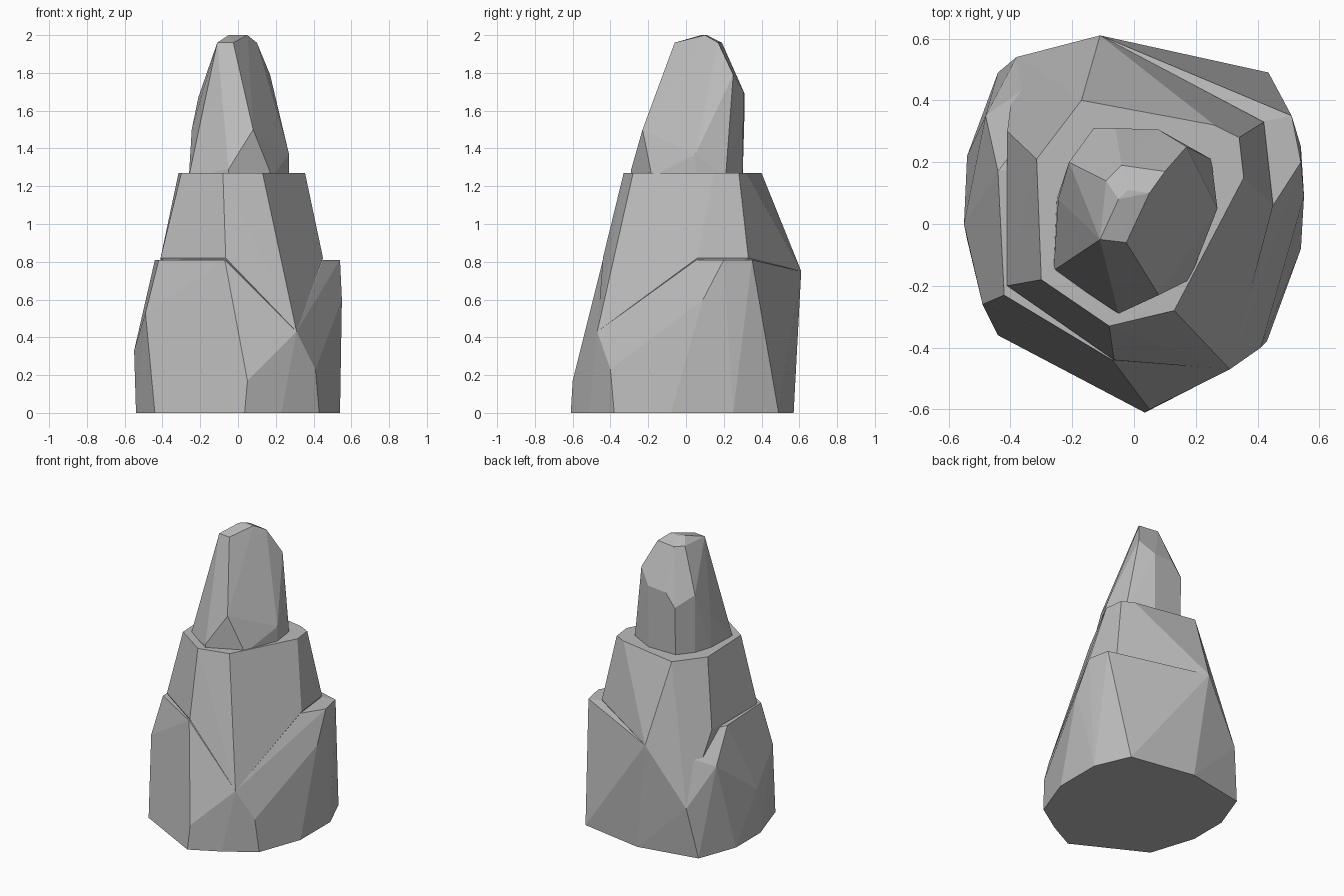
import bpy
import bmesh
from math import radians

default_cube = bpy.data.objects.get("Cube")
if default_cube:
    bpy.data.objects.remove(default_cube, do_unlink=True)


def flat_material(name, grey):
    """One plain colour, for viewport and render alike."""
    material = bpy.data.materials.new(name)
    material.use_nodes = True
    colour = (grey, grey, grey, 1)
    material.diffuse_color = colour
    shader = material.node_tree.nodes["Principled BSDF"]
    shader.inputs["Base Color"].default_value = colour
    return material


def ring(height, *outline):
    """Corners of a level outline."""
    return [(x, y, height) for x, y in outline]


def chiselled_block(name, corners, material):
    """Convex, flat-faced stone wrapped around its corner points."""
    mesh = bpy.data.meshes.new(name)
    bm = bmesh.new()
    for corner in corners:
        bm.verts.new(corner)
    result = bmesh.ops.convex_hull(bm, input=bm.verts[:])
    unused = {item for item in result["geom_interior"] + result["geom_unused"]
              if isinstance(item, bmesh.types.BMVert)}
    bmesh.ops.delete(bm, geom=list(unused), context="VERTS")
    bmesh.ops.dissolve_limit(bm, angle_limit=radians(2),
                             verts=bm.verts[:], edges=bm.edges[:])
    bmesh.ops.recalc_face_normals(bm, faces=bm.faces[:])
    bm.to_mesh(mesh)
    bm.free()
    mesh.materials.append(material)
    block = bpy.data.objects.new(name, mesh)
    bpy.context.collection.objects.link(block)
    return block


stone = flat_material("grey stone", .5)

# Broad foot with a ledge on the left and a chipped right side
foot = ring(0, (.035, -.61), (.23, -.51), (.43, -.38), (.54, -.08), (.54, .25),
            (.435, .49), (-.02, .57), (-.44, .49), (-.54, .22), (-.54, -.05),
            (-.44, -.36))
foot_bulges = [(.05, -.6, .17), (.31, -.47, .43), (.41, -.4, .23),
               (.55, .09, .6), (-.55, 0, .33), (-.49, -.26, .53),
               (-.48, .35, .6), (-.38, .54, .35), (-.11, .61, .75)]
foot_ledge = ring(.81, (.45, .06), (.54, .2), (.51, .35), (.42, .33),
                  (-.07, -.44), (-.42, -.23), (-.44, .17))
chiselled_block("rock_base", foot + foot_bulges + foot_ledge, stone)

# Tapering middle tier, sharing the long front facets with the foot
waist = ring(.82, (.45, .06), (.42, .33), (-.41, .3), (-.41, -.2),
             (-.065, -.44))
waist_ridges = [(.31, -.47, .43), (-.11, .61, .75), (-.38, .54, .35)]
shoulder = ring(1.27, (-.3, -.18), (-.08, -.33), (.13, -.28), (.355, .15),
                (.34, .28), (.26, .32), (-.17, .4), (-.315, .21))
chiselled_block("rock_middle", waist + waist_ridges + shoulder, stone)

# Leaning peak with a blunt tip
peak_foot = ring(1.25, (-.26, -.15), (-.05, -.29), (.18, -.18), (.27, .05),
                 (.25, .21), (.08, .3), (-.13, .3), (-.21, .2), (-.25, .08))
peak_sides = [(-.05, -.29, 1.29), (.08, -.23, 1.5), (.27, .05, 1.37),
              (.17, .25, 1.79), (.08, .305, 1.7), (-.06, .31, 1.69),
              (-.13, .31, 1.6), (-.21, .2, 1.67), (-.245, .08, 1.5)]
peak_rim = ring(1.96, (-.11, -.05), (-.025, -.06), (-.09, .14), (-.04, .19),
                (.1, .17))
peak_tip = ring(2, (.05, .1), (-.02, .11), (-.05, .08))
chiselled_block("rock_peak", peak_foot + peak_sides + peak_rim + peak_tip, stone)
